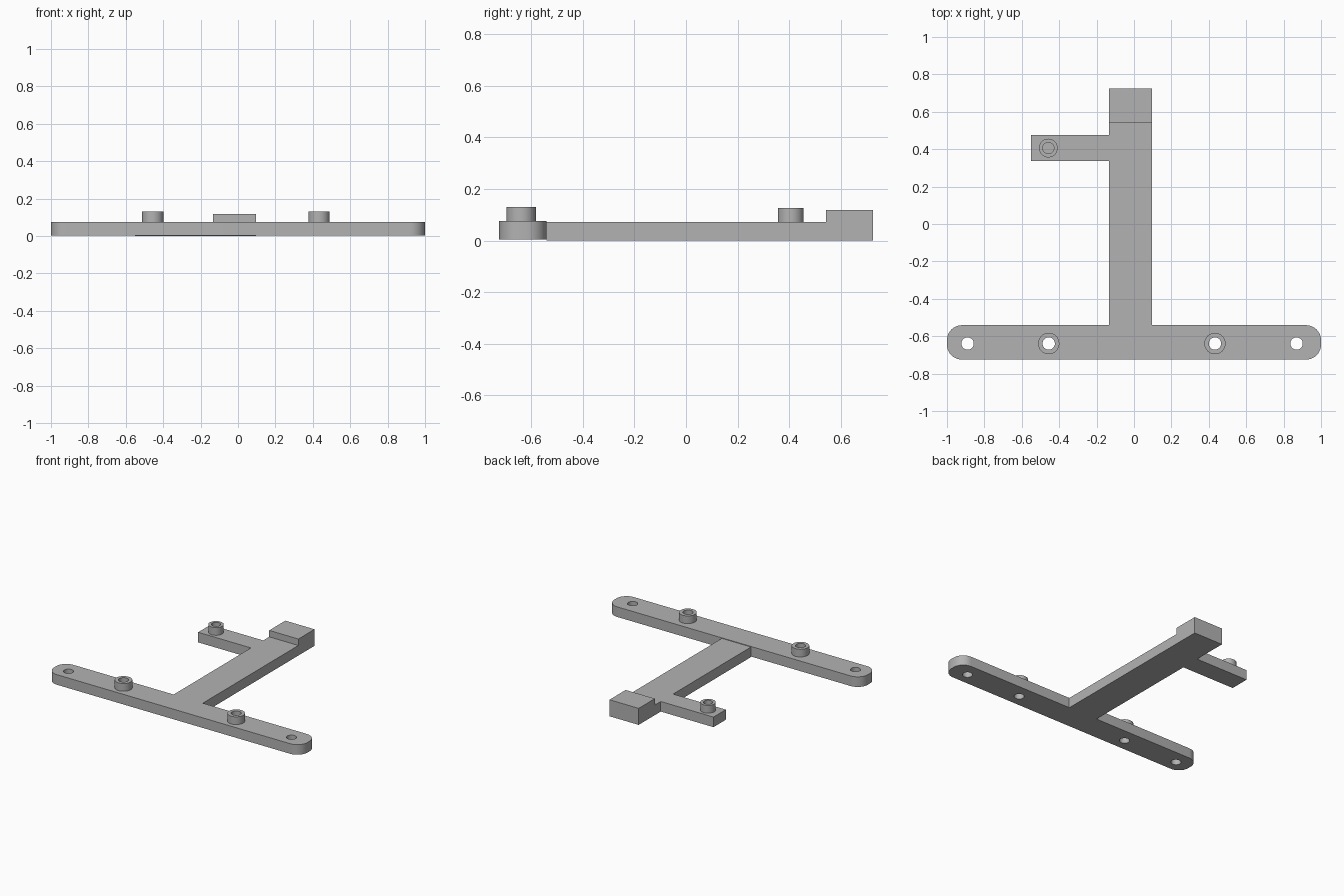
import bpy, bmesh, math

if "Cube" in bpy.data.objects:
    bpy.data.objects.remove(bpy.data.objects["Cube"])

grey = bpy.data.materials.new("plain grey")
grey.diffuse_color = (0.45, 0.45, 0.45, 1)
grey.use_nodes = True
grey.node_tree.nodes["Principled BSDF"].inputs["Base Color"].default_value = grey.diffuse_color


def circle(cx, cy, r, n=32):
    return [(cx + r * math.cos(2 * math.pi * i / n),
             cy + r * math.sin(2 * math.pi * i / n)) for i in range(n)]


def rect(x0, x1, y0, y1):
    return [(x0, y0), (x1, y0), (x1, y1), (x0, y1)]


def rounded_rect(x0, x1, y0, y1, r, n=10):
    pts = []
    for k, (cx, cy) in enumerate(rect(x0 + r, x1 - r, y0 + r, y1 - r)):
        for i in range(n + 1):
            a = math.pi + (k + i / n) * math.pi / 2
            pts.append((cx + r * math.cos(a), cy + r * math.sin(a)))
    return pts


def plate(name, loops, z0, z1):
    """Extrude an outline (first loop) with holes (other loops)."""
    bm = bmesh.new()
    edges = []
    for loop in loops:
        vs = [bm.verts.new((x, y, z0)) for x, y in loop]
        edges += [bm.edges.new((vs[i - 1], vs[i])) for i in range(len(vs))]
    bmesh.ops.triangle_fill(bm, edges=edges, use_beauty=True, use_dissolve=False)
    new = bmesh.ops.extrude_face_region(bm, geom=bm.faces[:], use_keep_orig=True)
    for v in new["geom"]:
        if isinstance(v, bmesh.types.BMVert):
            v.co.z = z1
    bmesh.ops.recalc_face_normals(bm, faces=bm.faces[:])
    mesh = bpy.data.meshes.new(name)
    bm.to_mesh(mesh)
    bm.free()
    mesh.materials.append(grey)
    ob = bpy.data.objects.new(name, mesh)
    bpy.context.collection.objects.link(ob)
    bpy.ops.object.select_all(action='DESELECT')
    ob.select_set(True)
    bpy.context.view_layer.objects.active = ob
    bpy.ops.object.shade_smooth_by_angle(angle=math.radians(30))
    return ob


BAR_Y, HOLE = -0.639, 0.033
BAR_Z0, BAR_Z1, STEM_Z = 0.004, 0.076, 0.072
bosses = {"left": -0.456, "right": 0.433}

# Cross bar with four through holes
holes = [circle(x, BAR_Y, HOLE) for x in (-0.89, *bosses.values(), 0.869)]
plate("cross_bar", [rounded_rect(-1, 1, -0.725, -0.541, 0.08)] + holes, BAR_Z0, BAR_Z1)

# Hollow bosses on the bar
for side, x in bosses.items():
    plate(side + "_boss", [circle(x, BAR_Y, 0.057), circle(x, BAR_Y, HOLE)], BAR_Z1, 0.131)

# Stem and side arm as one flat outline
plate("stem_and_arm", [[(-0.134, -0.541), (0.096, -0.541), (0.096, 0.543), (-0.134, 0.543),
                        (-0.134, 0.476), (-0.55, 0.476), (-0.55, 0.337), (-0.134, 0.337)]],
      0, STEM_Z)

# Raised end block
plate("end_block", [rect(-0.134, 0.096, 0.543, 0.725)], 0, 0.118)

# Blind boss on the arm
plate("arm_boss", [circle(-0.458, 0.406, 0.05), circle(-0.458, 0.406, 0.03)], STEM_Z, 0.127)
